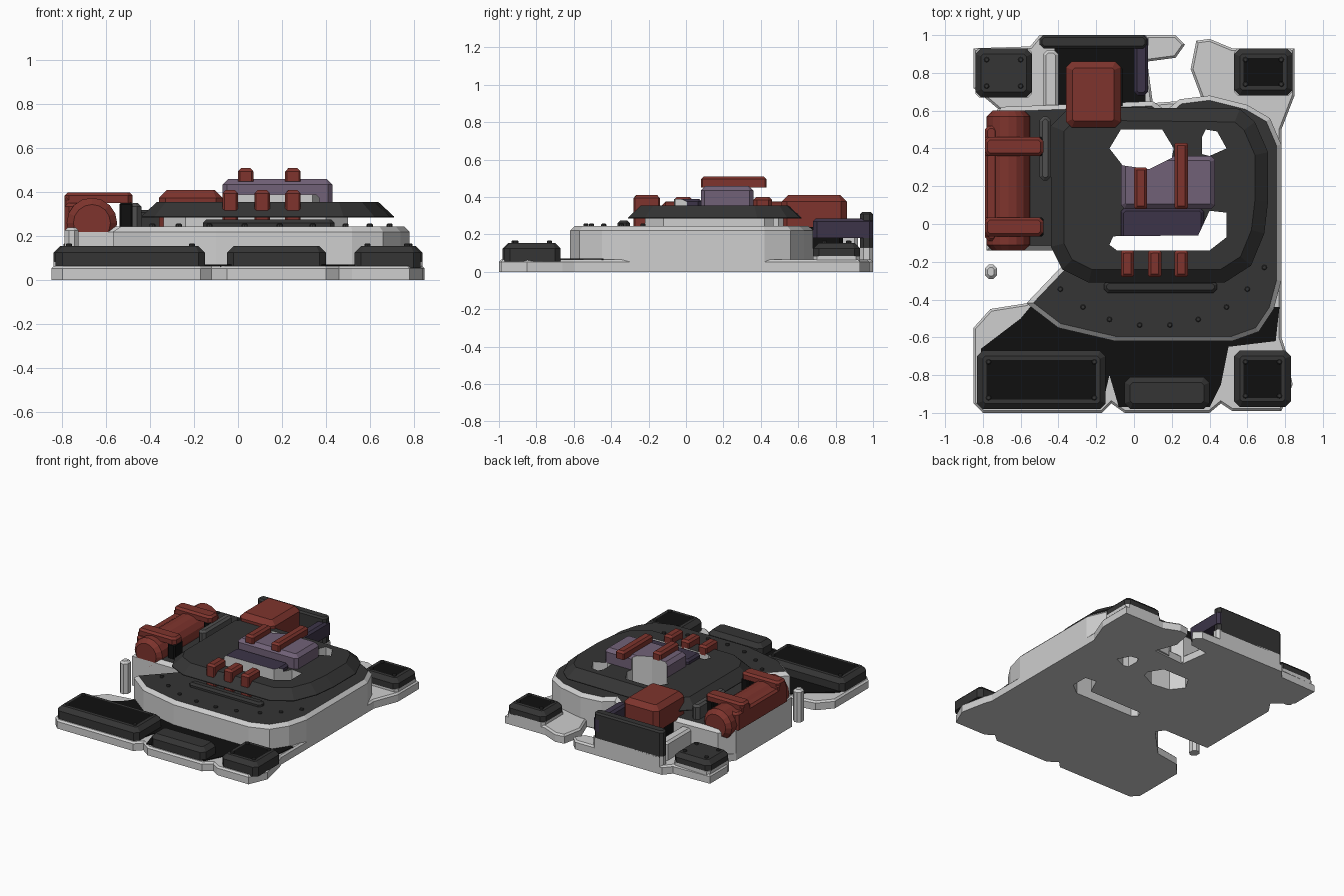
import bpy, bmesh, math
from mathutils import Vector

if "Cube" in bpy.data.objects:
    bpy.data.objects.remove(bpy.data.objects["Cube"])


def material(name, rgb):
    m = bpy.data.materials.new(name)
    m.diffuse_color = (*rgb, 1)
    m.use_nodes = True
    m.node_tree.nodes["Principled BSDF"].inputs["Base Color"].default_value = m.diffuse_color
    return m


LIGHT = material("light grey", (0.62, 0.62, 0.62))
MID = material("mid grey", (0.08, 0.08, 0.08))
DARK = material("charcoal", (0.035, 0.035, 0.035))
BLACK = material("black", (0.005, 0.005, 0.005))
RED = material("rust red", (0.21, 0.034, 0.026))
PURPLE = material("dusty purple", (0.165, 0.12, 0.185))
INDIGO = material("dark purple", (0.045, 0.034, 0.065))


def prism(name, pts, z0, z1, side, top=None, chamfer=0.0, rise=None, rim=0.0):
    """Extruded outline with an optional chamfered top, a rim and a separate top colour."""
    bm = bmesh.new()
    rise = chamfer if rise is None else rise
    low = [bm.verts.new((x, y, z0)) for x, y in pts]
    face = bm.faces.new(low)
    new = bmesh.ops.extrude_face_region(bm, geom=[face])["geom"]
    for v in new:
        if isinstance(v, bmesh.types.BMVert):
            v.co.z = z1 - rise
    cap = [f for f in new if isinstance(f, bmesh.types.BMFace)][0]
    bmesh.ops.recalc_face_normals(bm, faces=bm.faces)
    if chamfer:
        bmesh.ops.inset_region(bm, faces=[cap], thickness=chamfer, use_even_offset=True)
        for v in cap.verts:
            v.co.z = z1
    if rim:
        bmesh.ops.inset_region(bm, faces=[cap], thickness=rim, use_even_offset=True)
    cap.material_index = 1 if top else 0
    me = bpy.data.meshes.new(name)
    bm.to_mesh(me)
    bm.free()
    ob = bpy.data.objects.new(name, me)
    bpy.context.collection.objects.link(ob)
    me.materials.append(side)
    if top:
        me.materials.append(top)
    return ob


def box(name, x0, x1, y0, y1, z0, z1, side, top=None, chamfer=0.015, corner=0.02, rim=0.0):
    c = corner
    pts = [(x0 + c, y0), (x1 - c, y0), (x1, y0 + c), (x1, y1 - c),
           (x1 - c, y1), (x0 + c, y1), (x0, y1 - c), (x0, y0 + c)]
    return prism(name, pts, z0, z1, side, top, chamfer, rim=rim)


def stud(name, x, y, z, r=0.014):
    pts = [(x + r * math.cos(i * math.pi / 4), y + r * math.sin(i * math.pi / 4)) for i in range(8)]
    return prism(name, pts, z - 0.005, z + 0.012, DARK, chamfer=0.004)


# Base plate with its stepped outline
base = prism("base_plate", [
    (-.85, -.95), (-.80, -1), (-.17, -1), (-.12, -.95), (-.05, -1), (.40, -1), (.46, -.95),
    (.52, -.99), (.78, -.99), (.84, -.85), (.80, -.66), (.78, -.60), (.78, .50), (.85, .68),
    (.85, .93), (.52, .93), (.40, .98), (.33, .97), (.30, .82), (.36, .66), (.10, .64),
    (.07, .86), (.22, .88), (.27, .95), (.22, 1), (-.50, 1), (-.55, .94), (-.85, .93),
    (-.85, .72), (-.72, .61), (-.78, .52), (-.78, -.14), (-.40, -.14), (-.36, -.20),
    (-.57, -.42), (-.76, -.45), (-.85, -.55)], 0, .065, LIGHT, chamfer=.012)
prism("front_floor", [
    (-.81, -.66), (-.60, -.50), (-.55, -.44), (.77, -.44), (.75, -.62), (.50, -.65),
    (.46, -.85), (.40, -.97), (-.08, -.97), (-.13, -.80), (-.17, -.97), (-.80, -.97)],
    .06, .07, BLACK)

# Raised platform: light walls and dark top
platform = prism("platform", [
    (-.57, -.42), (-.40, -.55), (-.10, -.62), (.52, -.62), (.66, -.57), (.74, -.45),
    (.78, -.30), (.78, .42), (.72, .56), (.60, .63), (.40, .68), (.24, .66), (.17, .60),
    (.10, .65), (-.70, .62), (-.78, .52), (-.78, -.14), (-.40, -.14), (-.36, -.20)],
    .01, .245, LIGHT, DARK, chamfer=.025)
support = box("deck_support", -.34, .50, -.22, .52, .23, .30, LIGHT, chamfer=0, corner=.1)

# Sloped upper deck
deck = prism("upper_deck", [
    (-.24, -.31), (.48, -.31), (.62, -.22), (.69, -.05), (.71, .12), (.71, .38), (.64, .54),
    (.56, .61), (-.34, .62), (-.44, .52), (-.44, -.12), (-.38, -.24)],
    .285, .355, DARK, chamfer=.07, rise=.065)

# Central block and its lower step
core = box("core_block", -.07, .43, .08, .36, .22, .46, PURPLE, chamfer=.025)
step = box("core_step", -.07, .37, -.09, .085, .24, .39, INDIGO)

# Irregular openings cut through all layers, leaving light walls
openings = [
    [(-.13, .40), (-.06, .31), (.08, .29), (.20, .35), (.21, .40), (.15, .50), (-.07, .50)],
    [(.36, .37), (.40, .36), (.49, .40), (.44, .49), (.38, .50), (.36, .46)],
    [(-.13, -.11), (-.09, -.14), (.40, -.14), (.49, -.07), (.49, .06), (.40, .07),
     (.34, -.06), (-.11, -.065)]]
for i, pts in enumerate(openings):
    cutter = prism(f"opening_cutter_{i}", pts, -.2, .8, LIGHT)
    cutter.hide_render = True
    cutter.hide_viewport = False
    cutter.display_type = 'WIRE'
    for ob in (base, platform, support, deck, core, step):
        if ob is step and i != 2 or ob is core and i == 2:
            continue
        mod = ob.modifiers.new("opening", 'BOOLEAN')
        mod.object = cutter
        mod.operation = 'DIFFERENCE'
        mod.solver = 'EXACT'
        mod.material_mode = 'TRANSFER'

# Red bars on the core and the front of the deck
for i, (x, y1) in enumerate([(0, .30), (.215, .43)]):
    box(f"core_bar_{i}", x, x + .07, .08, y1, .45, .51, RED, corner=.008)
for i, x in enumerate([-.07, .075, .215]):
    box(f"deck_bar_{i}", x, x + .07, -.28, -.14, .24, .41, RED, corner=.008)

# Front ledge, side vent and platform studs
box("front_ledge", -.16, .44, -.365, -.30, .24, .275, DARK)
box("side_vent", -.50, -.44, .23, .57, .24, .35, MID)
for i, (x, y) in enumerate([(-.39, -.345), (-.27, -.44), (-.13, -.505), (.03, -.535), (.19, -.535),
                            (.34, -.505), (.49, -.44), (.60, -.345), (.69, -.23)]):
    stud(f"platform_stud_{i}", x, y, .245)

# Pads on the base: rim colour, inner panel colour and corner studs
pads = [("front_left_pad", -.83, -.15, -.98, -.67, BLACK, .06),
        ("front_middle_pad", -.05, .40, -.98, -.81, DARK, .06),
        ("front_right_pad", .53, .83, -.97, -.67, BLACK, .06),
        ("back_left_pad", -.84, -.54, .67, .93, DARK, .085),
        ("back_right_pad", .53, .84, .68, .93, BLACK, .085)]
for name, x0, x1, y0, y1, panel, z in pads:
    if z > .07:
        box(name + "_plinth", x0, x1, y0, y1, .0, z, LIGHT, chamfer=0)
    box(name, x0, x1, y0, y1, z - .005, .155, DARK, panel, chamfer=.03, corner=.03, rim=.02)
    if "middle" not in name:
        for i, (x, y) in enumerate([(a, b) for a in (x0 + .06, x1 - .06) for b in (y0 + .06, y1 - .06)]):
            stud(f"{name}_stud_{i}", x, y, .155)

# Red tank lying on the left side, with two straps and an outer panel
bm = bmesh.new()
bmesh.ops.create_cone(bm, cap_ends=True, segments=16, radius1=.115, radius2=.115, depth=.74)
bmesh.ops.bevel(bm, geom=[e for e in bm.edges if abs(e.verts[0].co.z - e.verts[1].co.z) < .01],
                offset=.03, segments=1, affect='EDGES')
me = bpy.data.meshes.new("side_tank")
bm.to_mesh(me)
bm.free()
me.materials.append(RED)
tank = bpy.data.objects.new("side_tank", me)
bpy.context.collection.objects.link(tank)
tank.rotation_euler.x = math.pi / 2
tank.location = (-.665, .23, .26)
box("tank_side_panel", -.79, -.72, -.09, .52, .22, .35, RED)
for i, y in enumerate([-.065, .36]):
    box(f"tank_strap_{i}", -.79, -.48, y, y + .1, .35, .40, RED)
    box(f"tank_strap_leg_{i}", -.79, -.73, y, y + .1, .22, .38, RED, corner=.008)
    box(f"tank_strap_foot_{i}", -.54, -.48, y, y + .1, .22, .36, BLACK, corner=.008)

# Detached post at the front left
box("loose_post", -.79, -.725, -.29, -.215, 0, .24, LIGHT)

# Rear equipment: red box on its stand, low wall, upright panel and rod
box("rear_box", -.36, -.07, .51, .86, .23, .41, RED, chamfer=.035, corner=.03)
box("rear_box_stand", -.34, -.06, .60, .84, .06, .24, BLACK, chamfer=0)
box("rear_floor", -.42, .06, .62, .95, .06, .07, BLACK, chamfer=0)
box("rear_low_wall", -.48, -.40, .60, .92, .05, .20, LIGHT)
box("rear_panel_base", -.50, .08, .93, 1, .0, .13, LIGHT, chamfer=0)
box("rear_panel", -.50, .07, .93, 1, .12, .32, DARK, chamfer=.012)
box("rear_rod", 0, .075, .68, 1, .18, .285, INDIGO)
